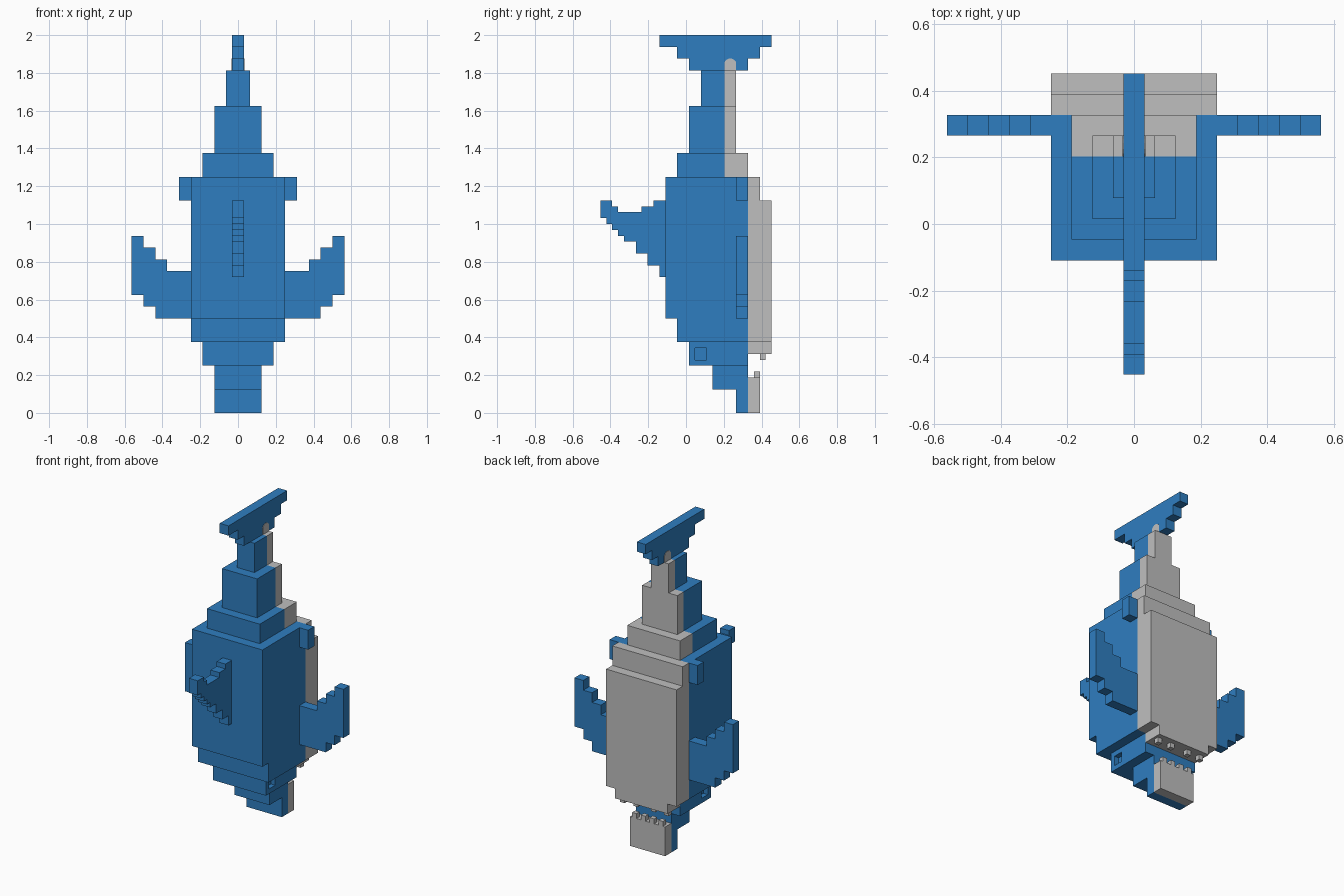
import bpy, bmesh
from mathutils import Vector

cube = bpy.data.objects.get("Cube")
if cube:
    bpy.data.objects.remove(cube, do_unlink=True)

U = 1 / 32                        # one block
ORIGIN = Vector((0, U / 2, 0))    # centres the depth


def material(name, rgb):
    m = bpy.data.materials.new(name)
    m.use_nodes = True
    m.diffuse_color = (*rgb, 1)
    m.node_tree.nodes["Principled BSDF"].inputs["Base Color"].default_value = (*rgb, 1)
    return m


BLUE = material("ocean blue", (0.028, 0.208, 0.527))
GREY = material("belly grey", (0.52, 0.52, 0.52))


def finish(name, bm, mat):
    bmesh.ops.recalc_face_normals(bm, faces=bm.faces)
    mesh = bpy.data.meshes.new(name)
    bm.to_mesh(mesh)
    bm.free()
    mesh.materials.append(mat)
    obj = bpy.data.objects.new(name, mesh)
    bpy.context.collection.objects.link(obj)
    return obj


def box_mesh(x0, x1, y0, y1, z0, z1):
    bm = bmesh.new()
    bmesh.ops.create_cube(bm, size=1)
    lo, hi = Vector((x0, y0, z0)), Vector((x1, y1, z1))
    for v in bm.verts:
        v.co = ORIGIN + U * ((lo + hi) / 2 + v.co * (hi - lo))
    return bm


def tier(name, mat, half, y0, y1, z0, z1):
    return finish(name, box_mesh(-half, half, y0, y1, z0, z1), mat)


def slab(name, mat, outline, place, depth):
    """Extrude an outline; place turns (a, b) into a point, depth is the vector."""
    bm = bmesh.new()
    face = bm.faces.new([bm.verts.new(ORIGIN + U * Vector(place(a, b))) for a, b in outline])
    new = bmesh.ops.extrude_face_region(bm, geom=[face], use_keep_orig=True)["geom"]
    verts = [g for g in new if isinstance(g, bmesh.types.BMVert)]
    bmesh.ops.translate(bm, verts=verts, vec=U * Vector(depth))
    return finish(name, bm, mat)


def stairs(steps):
    """Stepped line from (start, end, height) runs."""
    return [p for a, b, h in steps for p in ((a, h), (b, h))]


def side_slab(name, mat, outline, half):
    slab(name, mat, outline, lambda y, z: (-half, y, z), (2 * half, 0, 0))


# Blue back, stacked from snout to tail
tier("snout_tip", BLUE, 4, 8, 10, 0, 4)
tier("snout", BLUE, 4, 4, 10, 4, 8)
tier("neck", BLUE, 8, -2, 10, 12, 16)
tier("body", BLUE, 8, -4, 10, 16, 40)
tier("tail_base", BLUE, 6, -2, 6, 40, 44)
tier("tail_middle", BLUE, 4, 0, 6, 44, 52)
tier("tail_end", BLUE, 2, 2, 6, 52, 58)

# Head with a recessed eye on each side
bm = box_mesh(-6, 6, 0, 10, 8, 12)
for side in [f for f in bm.faces if abs(f.normal.x) > 0.9]:
    direction = side.normal.copy()
    bmesh.ops.inset_individual(bm, faces=[side], thickness=U)
    mid = side.calc_center_median()
    for v in side.verts:
        v.co.y = ORIGIN.y + U * (3 if v.co.y > mid.y else 1)
        v.co.z = U * (11 if v.co.z > mid.z else 9)
    socket = bmesh.ops.extrude_discrete_faces(bm, faces=[side])["faces"][0]
    bmesh.ops.translate(bm, verts=socket.verts, vec=-direction * U)
finish("head", bm, BLUE)

# Grey underside
tier("lower_jaw", GREY, 4, 10, 12, 0, 6)
tier("chin", GREY, 6, 10, 14, 10, 12)
tier("belly", GREY, 8, 10, 12, 12, 40)
tier("belly_front", GREY, 8, 12, 14, 12, 36)
tier("tail_base_underside", GREY, 6, 6, 10, 40, 44)
tier("tail_middle_underside", GREY, 4, 6, 8, 44, 52)
tier("tail_end_underside", GREY, 2, 6, 8, 52, 58)
side_slab("tail_knob", GREY,
          [(6, 58), (6, 59.4), (6.3, 59.8), (6.7, 60), (7.3, 60),
           (7.7, 59.8), (8, 59.4), (8, 58)], 1.1)

# Teeth
for s, label in ((1, "left"), (-1, "right")):
    for i, x in enumerate((2, 5)):
        finish(f"upper_tooth_{label}_{i}",
               box_mesh(s * x - 0.5, s * x + 0.5, 12, 13, 9, 10), GREY)
    for i, x in enumerate((1, 3)):
        finish(f"lower_tooth_{label}_{i}",
               box_mesh(s * x - 0.5, s * x + 0.5, 11, 12, 6, 7), GREY)

# Flippers and hip blocks, mirrored
flipper = (stairs([(8, 12, 24), (12, 14, 26), (14, 16, 28), (16, 18, 30)])
           + stairs([(18, 16, 20), (16, 14, 18), (14, 8, 16)]))
for s, label in ((1, "left"), (-1, "right")):
    slab(f"flipper_{label}", BLUE, flipper, lambda x, z: (s * x, 8, z), (0, 2, 0))
    finish(f"hip_block_{label}", box_mesh(s * 9 - 1, s * 9 + 1, 8, 10, 36, 40), BLUE)

# Back fin
side_slab("back_fin", BLUE,
          stairs([(-15, -13, 36), (-13, -12, 35), (-12, -8, 34), (-8, -6, 35), (-6, -4, 36)])
          + stairs([(-4, -5, 23), (-5, -7, 25), (-7, -9, 27), (-9, -11, 29),
                    (-11, -12, 30), (-12, -13, 31), (-13, -14, 32), (-14, -15, 33)]), 1)

# Tail fluke
side_slab("tail_fluke", BLUE,
          [(-5, 64), (14, 64)]
          + stairs([(14, 12, 62), (12, 10, 60), (10, 0, 58), (0, -2, 60), (-2, -5, 62)]), 1)
